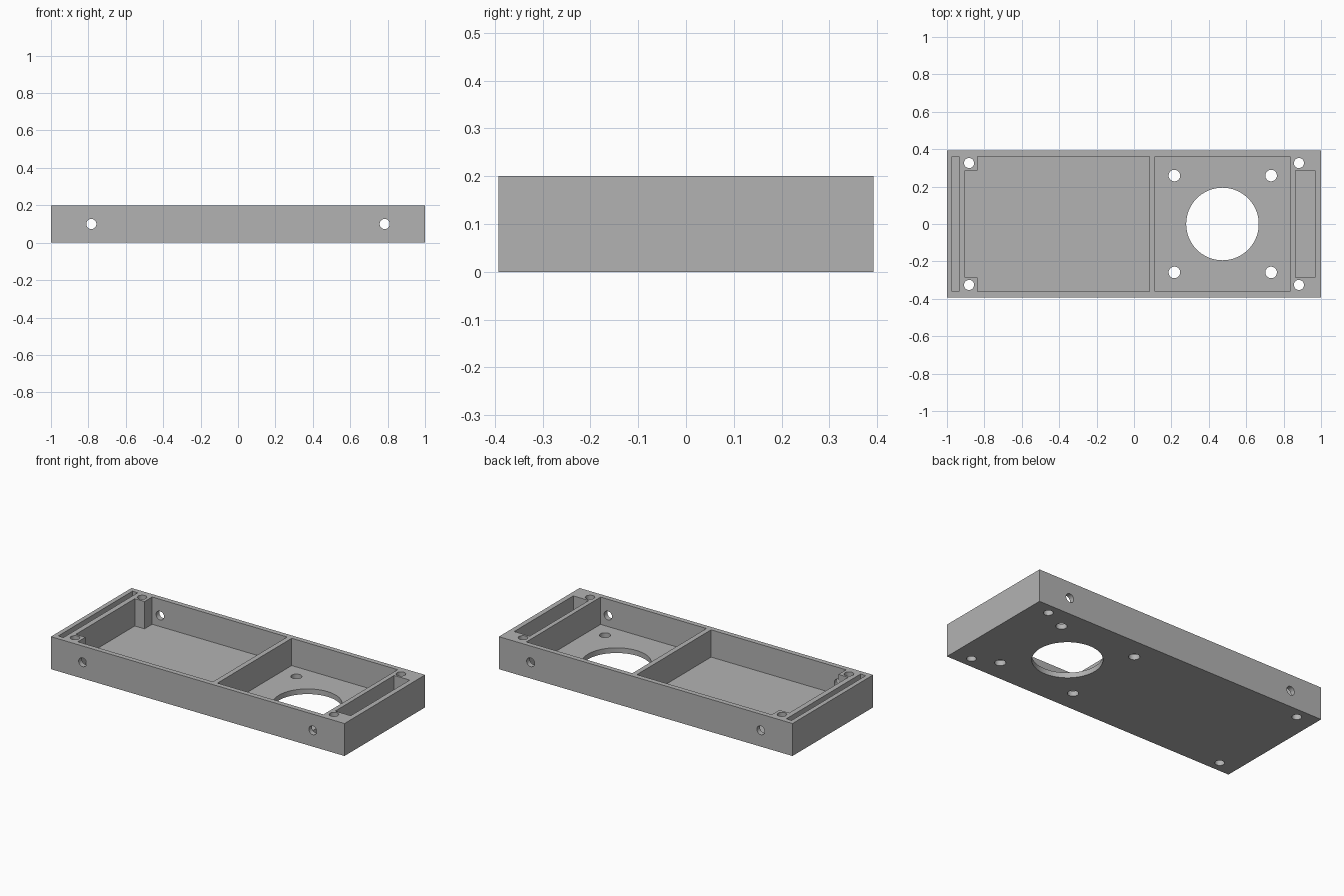
import bpy, bmesh, math
from mathutils import Matrix

if "Cube" in bpy.data.objects:
    bpy.data.objects.remove(bpy.data.objects["Cube"])

HALF_Y, HEIGHT, FLOOR = 0.392, 0.2, 0.032
INNER_Y, POST_Y = 0.361, 0.287

grey = bpy.data.materials.new("plain grey")
grey.diffuse_color = (0.45, 0.45, 0.45, 1)
grey.use_nodes = True
grey.node_tree.nodes["Principled BSDF"].inputs["Base Color"].default_value = grey.diffuse_color


def make_object(name, bm):
    bmesh.ops.recalc_face_normals(bm, faces=bm.faces)
    mesh = bpy.data.meshes.new(name)
    bm.to_mesh(mesh)
    bm.free()
    mesh.materials.append(grey)
    obj = bpy.data.objects.new(name, mesh)
    bpy.context.collection.objects.link(obj)
    return obj


def prism(bm, outline, z0, z1):
    face = bm.faces.new([bm.verts.new((x, y, z0)) for x, y in outline])
    top = bmesh.ops.extrude_face_region(bm, geom=[face])["geom"]
    verts = [v for v in top if isinstance(v, bmesh.types.BMVert)]
    bmesh.ops.translate(bm, vec=(0, 0, z1 - z0), verts=verts)


def rect(x0, x1, y):
    return [(x0, -y), (x1, -y), (x1, y), (x0, y)]


def drill(bm, location, radius, depth, along_y=False, sides=32):
    turn = Matrix.Rotation(math.pi / 2 if along_y else 0, 4, 'X')
    bmesh.ops.create_cone(bm, cap_ends=True, segments=sides, radius1=radius,
                          radius2=radius, depth=depth,
                          matrix=Matrix.Translation(location) @ turn)


def cut(target, cutter):
    cutter.hide_render = True
    mod = target.modifiers.new(cutter.name, 'BOOLEAN')
    mod.operation, mod.solver, mod.object = 'DIFFERENCE', 'EXACT', cutter
    bpy.context.view_layer.objects.active = target
    bpy.ops.object.modifier_apply(modifier=mod.name)
    bpy.data.objects.remove(cutter)


# Solid tray block
bm = bmesh.new()
prism(bm, rect(-1, 1, HALF_Y), 0, HEIGHT)
tray = make_object("tray", bm)

# Pockets: end slot, large bay with corner posts, fan bay, end recess
bm = bmesh.new()
bay = [(-0.904, -POST_Y), (-0.838, -POST_Y), (-0.838, -INNER_Y), (0.082, -INNER_Y),
       (0.082, INNER_Y), (-0.838, INNER_Y), (-0.838, POST_Y), (-0.904, POST_Y)]
for outline in (rect(-0.972, -0.936, INNER_Y), bay,
                rect(0.113, 0.835, INNER_Y), rect(0.863, 0.969, POST_Y)):
    prism(bm, outline, FLOOR, HEIGHT + 0.1)
cut(tray, make_object("pocket_cutter", bm))

# Round openings: large vent, its mounts, corner screws and side screws
bm = bmesh.new()
drill(bm, (0.473, 0, 0.1), 0.194, 0.5, sides=64)
for sy in (-1, 1):
    for x in (0.216, 0.733):
        drill(bm, (x, sy * 0.259, 0.1), 0.031, 0.5)
    for sx in (-1, 1):
        drill(bm, (sx * 0.882, sy * 0.326, 0.1), 0.027, 0.5)
        drill(bm, (sx * 0.784, sy * HALF_Y, 0.1), 0.027, 0.1, along_y=True)
cut(tray, make_object("hole_cutter", bm))

# Smooth bores, sharp edges
tray.select_set(True)
bpy.context.view_layer.objects.active = tray
bpy.ops.object.shade_smooth_by_angle(angle=math.radians(30))
